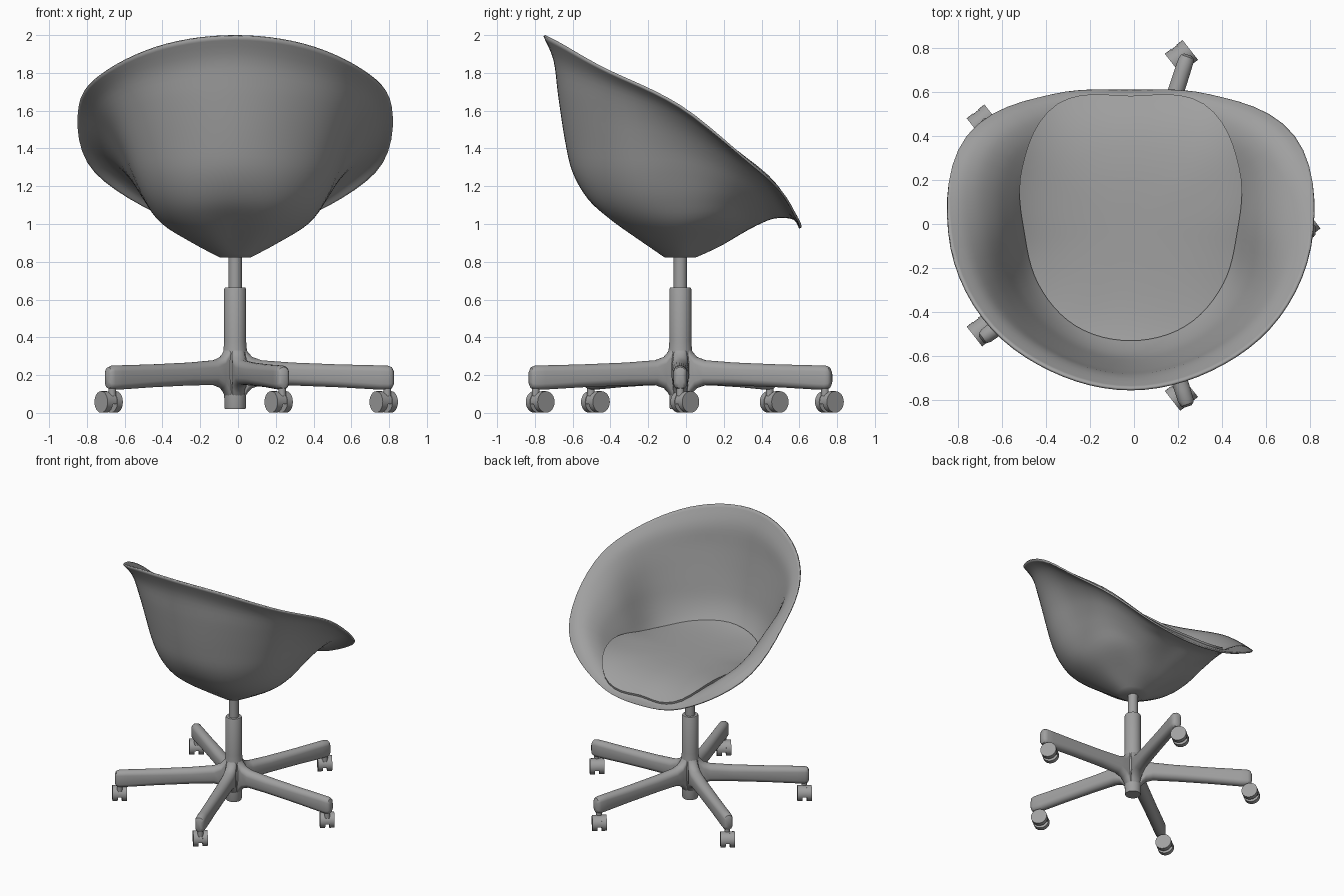
import bpy, bmesh, math
from mathutils import Matrix, Vector

if "Cube" in bpy.data.objects:
    bpy.data.objects.remove(bpy.data.objects["Cube"], do_unlink=True)

CENTRE = Vector((-0.015, -0.03, 0))

grey = bpy.data.materials.new("plain grey")
grey.use_nodes = True
GREY = (0.35, 0.35, 0.35, 1)
grey.diffuse_color = GREY
grey.node_tree.nodes["Principled BSDF"].inputs["Base Color"].default_value = GREY


def finish(name, bm, location=CENTRE, turn=0.0, angle=40):
    """Turn a bmesh into a shaded, coloured object."""
    bmesh.ops.recalc_face_normals(bm, faces=bm.faces)
    mesh = bpy.data.meshes.new(name)
    bm.to_mesh(mesh)
    bm.free()
    mesh.materials.append(grey)
    obj = bpy.data.objects.new(name, mesh)
    bpy.context.collection.objects.link(obj)
    obj.location = location
    obj.rotation_euler.z = turn
    bpy.ops.object.select_all(action="DESELECT")
    obj.select_set(True)
    bpy.context.view_layer.objects.active = obj
    bpy.ops.object.shade_smooth_by_angle(angle=math.radians(angle))
    return obj


def loft(rings, cap_start=True, cap_end=True):
    """Skin a list of equal closed rings with quads."""
    bm = bmesh.new()
    loops = [[bm.verts.new(p) for p in ring] for ring in rings]
    for low, high in zip(loops, loops[1:]):
        for i in range(len(low)):
            j = (i + 1) % len(low)
            bm.faces.new((low[i], low[j], high[j], high[i]))
    if cap_start:
        bm.faces.new(loops[0])
    if cap_end:
        bm.faces.new(loops[-1])
    return bm


def lathe(profile, sides=32):
    turns = [math.tau * i / sides for i in range(sides)]
    return loft([[(r * math.cos(a), r * math.sin(a), z) for a in turns]
                 for r, z in profile])


def spline(a, b, c, d, t):
    """Catmull-Rom blend between b and c."""
    return b + 0.5 * t * (c - a + t * (2 * a - 5 * b + 4 * c - d
                                       + t * (3 * (b - c) + d - a)))


def around(keys, angle):
    """Smooth value at an angle from back (0) to front (pi), mirrored."""
    cycle = keys + keys[-2:0:-1]
    n = len(cycle)
    pos = (angle % math.tau) / math.tau * n
    i = int(pos)
    return spline(*[cycle[(i + k) % n] for k in (-1, 0, 1, 2)], pos - i)


def along(values, pos):
    """Smooth value along an open list."""
    last = len(values) - 1
    i = min(int(pos), last - 1)
    return spline(*[values[min(max(i + k, 0), last)] for k in (-1, 0, 1, 2)], pos - i)


def heading(angle, r, z):
    return Vector((r * math.sin(angle), -r * math.cos(angle), z))


# Shell outlines (radius, height) from above the base plate to the rim,
# every thirty degrees from back to front
BASE = (.08, .835)
MERIDIANS = [
    [(.23, .94), (.37, 1.04), (.48, 1.14), (.56, 1.28),
     (.6, 1.45), (.635, 1.68), (.66, 1.87), (.715, 2)],
    [(.24, .93), (.39, 1.03), (.49, 1.13), (.56, 1.27),
     (.6, 1.45), (.64, 1.67), (.665, 1.83), (.725, 1.955)],
    [(.23, .92), (.39, 1.02), (.49, 1.13), (.56, 1.27),
     (.61, 1.43), (.66, 1.6), (.71, 1.74), (.775, 1.82)],
    [(.22, .91), (.38, 1.01), (.47, 1.13), (.54, 1.27),
     (.6, 1.4), (.67, 1.51), (.75, 1.59), (.825, 1.63)],
    [(.23, .92), (.4, 1.02), (.5, 1.12), (.58, 1.2),
     (.66, 1.27), (.74, 1.31), (.81, 1.31), (.86, 1.28)],
    [(.22, .9), (.35, .97), (.45, 1.02), (.53, 1.055),
     (.59, 1.07), (.64, 1.075), (.685, 1.065), (.715, 1.04)],
    [(.2, .89), (.32, .96), (.41, 1.01), (.48, 1.04),
     (.54, 1.045), (.59, 1.04), (.62, 1.02), (.64, .98)],
]
MERIDIANS = [[BASE] + m for m in MERIDIANS]
LEVELS = len(MERIDIANS[0]) - 1
STEPS = 32
ANGLES = [math.tau * i / 72 for i in range(72)]


def shell_point(angle, pos):
    return [around([along([p[k] for p in m], pos) for m in MERIDIANS], angle)
            for k in (0, 1)]


# Bucket shell
rings = [[heading(a, *shell_point(a, LEVELS * s / STEPS)) for a in ANGLES]
         for s in range(STEPS + 1)]
shell = finish("seat_shell", loft(rings, cap_end=False), angle=50)
solid = shell.modifiers.new("thickness", "SOLIDIFY")
solid.thickness = 0.012
solid.offset = -1

# Domed cushion whose edge rests on the inside of the shell
EDGE = [.5, .5, .485, .485, .57, .665, .612]
CROWN = 1.15


def cushion_edge(angle):
    """Radius of the cushion, and the shell height there by bisection."""
    radius = around(EDGE, angle)
    low, high = 0, LEVELS
    for _ in range(20):
        mid = (low + high) / 2
        if shell_point(angle, mid)[0] < radius:
            low = mid
        else:
            high = mid
    return radius, shell_point(angle, low)[1] + 0.018


edges = [cushion_edge(a) for a in ANGLES]
rings = [[heading(a, r * 0.99, z - 0.03) for a, (r, z) in zip(ANGLES, edges)]]
for s in (1, .97, .92, .85, .75, .6, .4, .2, .05):
    rings.append([heading(a, r * s, CROWN + (z - CROWN) * s ** 4)
                  for a, (r, z) in zip(ANGLES, edges)])
finish("seat_cushion", loft(rings, cap_start=False), angle=60)

# Central column and gas lift
finish("column", lathe([(.054, .02), (.057, .03), (.058, .09), (.064, .15), (.072, .2),
                        (.071, .26), (.063, .32), (.058, .38), (.058, .655), (.054, .664)]))
finish("gas_lift", lathe([(.035, .64), (.035, .85)]))

# Leg stations: distance, half width, underside, top
LEG = [(0, .03, .07, .36), (.045, .033, .07, .36), (.065, .038, .105, .325),
       (.09, .043, .13, .297), (.14, .045, .147, .279), (.3, .043, .145, .267),
       (.55, .039, .135, .257), (.76, .037, .123, .252), (.81, .036, .122, .25),
       (.83, .03, .13, .242), (.84, .018, .15, .22)]


def leg_ring(x, w, low, high, sides=20):
    """Upright capsule section."""
    ring = []
    for i in range(sides):
        a = math.tau * (i + 0.5) / sides
        mid = high - w if math.sin(a) > 0 else low + w
        ring.append((x, w * math.cos(a), mid + w * math.sin(a)))
    return ring


WHEEL_TURN = math.radians(38)
TRAIL = Vector((-math.sin(WHEEL_TURN), math.cos(WHEEL_TURN), 0)) * 0.03
SIDEWAYS = Matrix.Rotation(math.pi / 2, 4, "Y")


def add_cylinder(bm, radius, depth, matrix):
    bmesh.ops.create_cone(bm, cap_ends=True, segments=24, radius1=radius,
                          radius2=radius, depth=depth, matrix=matrix)


# Five legs, each with a twin-wheel caster
for n in range(5):
    turn = math.tau * n / 5
    finish(f"leg_{n + 1}", loft([leg_ring(*s) for s in LEG]), turn=turn)

    pivot = CENTRE + Vector((math.cos(turn), math.sin(turn), 0)) * 0.805
    wheels = bmesh.new()
    for side in (-1, 1):
        add_cylinder(wheels, 0.057, 0.036,
                     Matrix.Translation((side * 0.033, 0, 0.058)) @ SIDEWAYS)
    finish(f"caster_wheels_{n + 1}", wheels, pivot + TRAIL, WHEEL_TURN)

    # Hood between the wheels, open at the bottom, with its swivel pin
    hood = bmesh.new()
    add_cylinder(hood, 0.054, 0.034, Matrix.Translation((0, 0, 0.058)) @ SIDEWAYS)
    cut = bmesh.ops.bisect_plane(hood, geom=hood.verts[:] + hood.edges[:] + hood.faces[:],
                                 plane_co=(0, 0, 0.046), plane_no=(0, 0, -1),
                                 clear_outer=True)
    rim = [e for e in cut["geom_cut"] if isinstance(e, bmesh.types.BMEdge)]
    bmesh.ops.edgeloop_fill(hood, edges=rim)
    add_cylinder(hood, 0.02, 0.05, Matrix.Translation((0, -0.03, 0.115)))
    finish(f"caster_hood_{n + 1}", hood, pivot + TRAIL, WHEEL_TURN)
